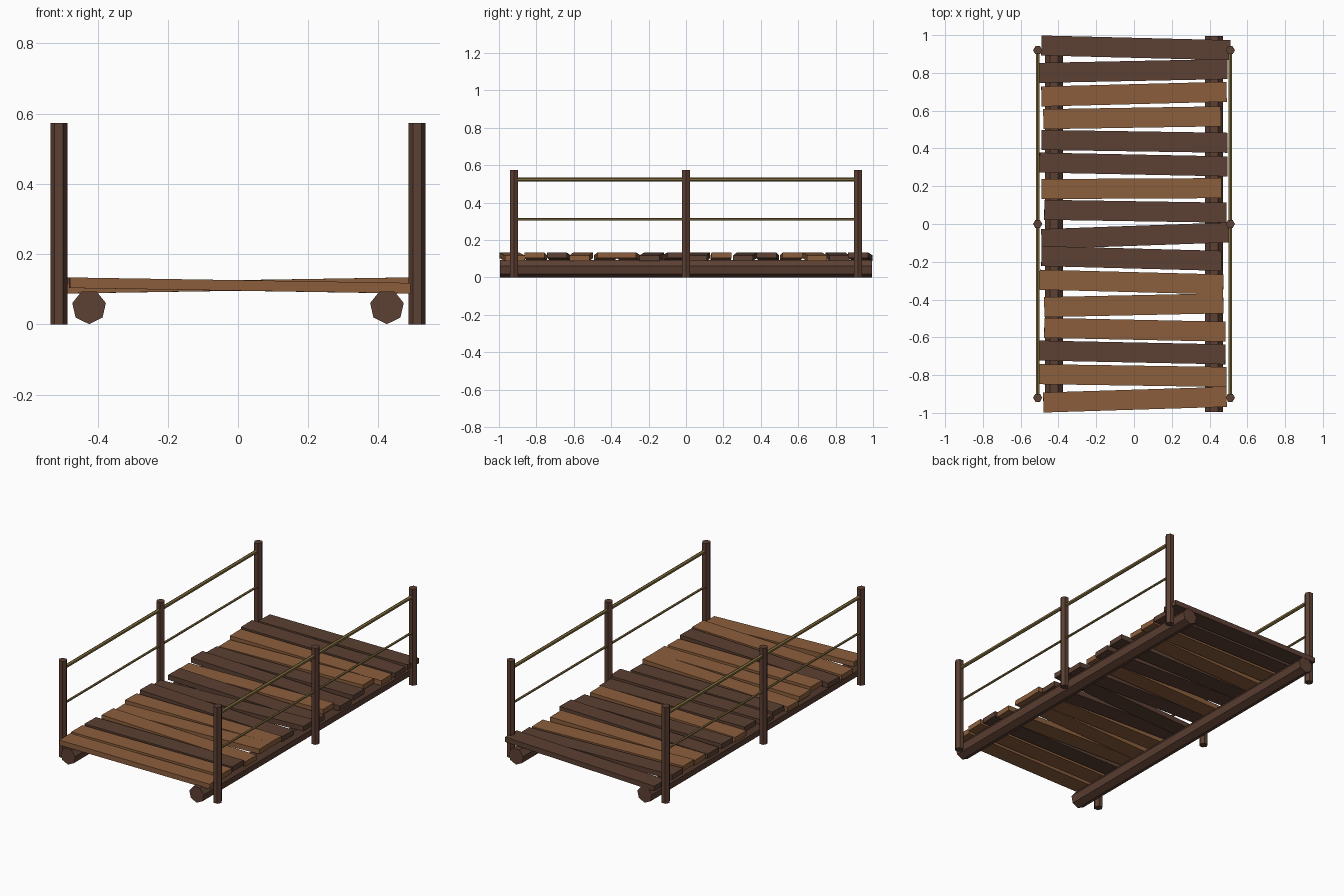
import bpy
import math
from mathutils import Matrix, Vector

cube = bpy.data.objects.get("Cube")
if cube:
    bpy.data.objects.remove(cube, do_unlink=True)


def make_material(name, rgb):
    color = [((c / 255 + 0.055) / 1.055) ** 2.4 for c in rgb] + [1.0]
    mat = bpy.data.materials.new(name)
    mat.use_nodes = True
    mat.diffuse_color = color
    mat.node_tree.nodes["Principled BSDF"].inputs["Base Color"].default_value = color
    return mat


DARK = make_material("dark wood", (92, 64, 51))
LIGHT = make_material("light wood", (139, 94, 60))
ROPE = make_material("rope", (130, 110, 62))


def finish(name, mat):
    obj = bpy.context.object
    obj.name = name
    obj.data.materials.append(mat)
    return obj


def rod(name, start, end, radius, sides, mat, spin=0.0):
    """Straight prism between two points, spun about its own axis."""
    start, end = Vector(start), Vector(end)
    axis = end - start
    bpy.ops.mesh.primitive_cylinder_add(vertices=sides, radius=radius, depth=axis.length)
    obj = finish(name, mat)
    tilt = Matrix.Identity(4)
    if abs(axis.y) > abs(axis.z):
        tilt = Matrix.Rotation(math.radians(90), 4, "X")
    obj.matrix_world = (Matrix.Translation((start + end) / 2) @ tilt
                        @ Matrix.Rotation(spin, 4, "Z"))
    return obj


# Deck planks: left x, left y, right x, right y, roll direction, material
PLANKS = [
    (-.49, .945, .51, .92, 1, DARK),
    (-.505, .80, .495, .82, -1, DARK),
    (-.49, .675, .49, .70, -1, LIGHT),
    (-.48, .555, .46, .57, 1, LIGHT),
    (-.49, .445, .495, .43, 1, DARK),
    (-.50, .325, .495, .305, -1, DARK),
    (-.49, .185, .463, .19, 1, LIGHT),
    (-.475, .075, .49, .06, -1, DARK),
    (-.49, -.08, .50, -.045, 1, DARK),
    (-.49, -.17, .463, -.195, -1, DARK),
    (-.50, -.295, .473, -.32, 1, LIGHT),
    (-.475, -.44, .473, -.42, 1, LIGHT),
    (-.475, -.55, .484, -.57, -1, LIGHT),
    (-.505, -.67, .484, -.69, 1, DARK),
    (-.505, -.795, .49, -.81, 1, LIGHT),
    (-.48, -.945, .49, -.915, -1, LIGHT),
]
for i, (x0, y0, x1, y1, roll, mat) in enumerate(PLANKS, 1):
    bpy.ops.mesh.primitive_cube_add(size=1)
    plank = finish(f"deck_plank_{i}", mat)
    plank.scale = (math.hypot(x1 - x0, y1 - y0), 0.106, 0.03)
    plank.location = ((x0 + x1) / 2, (y0 + y1) / 2, 0.111)
    plank.rotation_euler = (0, -roll * 0.016, math.atan2(y1 - y0, x1 - x0))

# Support logs, posts and rope rails on both sides
POST_Y = {"front": -0.92, "middle": 0.0, "back": 0.92}
for side, s in (("left", 1), ("right", -1)):
    rod(f"{side}_support_log", (s * .424, -.995, .05), (s * .424, .995, .05),
        0.049, 7, DARK, math.pi)
    for place, y in POST_Y.items():
        rod(f"{side}_{place}_post", (s * .51, y, 0), (s * .51, y, .574),
            0.0245, 6, DARK, math.radians(30))
    for level, z, radius in (("upper", .524, .011), ("lower", .311, .007)):
        rod(f"{side}_{level}_rope", (s * .51, -.92, z), (s * .51, .92, z),
            radius, 6, ROPE)
